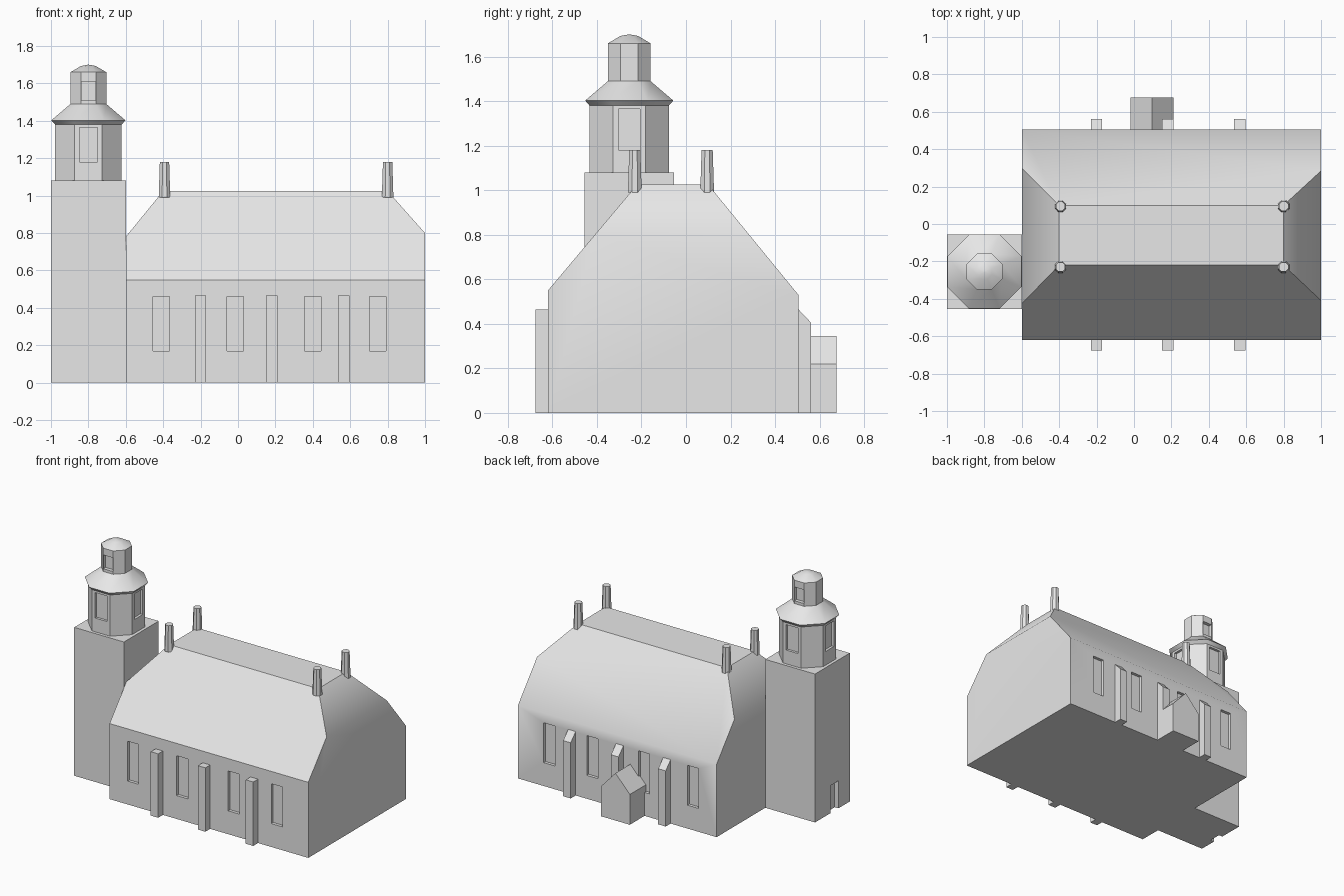
import bpy, bmesh, math
from mathutils import Matrix

if "Cube" in bpy.data.objects:
    bpy.data.objects.remove(bpy.data.objects["Cube"])

stone = bpy.data.materials.new("grey stone")
stone.diffuse_color = (0.8, 0.8, 0.8, 1)
stone.use_nodes = True
stone.node_tree.nodes["Principled BSDF"].inputs["Base Color"].default_value = stone.diffuse_color


def finish(name, bm, angle=40):
    """Turn a bmesh into a named, shaded object."""
    bmesh.ops.recalc_face_normals(bm, faces=bm.faces)
    me = bpy.data.meshes.new(name)
    bm.to_mesh(me)
    bm.free()
    me.materials.append(stone)
    ob = bpy.data.objects.new(name, me)
    bpy.context.collection.objects.link(ob)
    smooth(ob, angle)
    return ob


def smooth(ob, angle):
    bpy.ops.object.select_all(action='DESELECT')
    ob.select_set(True)
    bpy.context.view_layer.objects.active = ob
    bpy.ops.object.shade_smooth_by_angle(angle=math.radians(angle))


def add_box(bm, x0, x1, y0, y1, z0, z1):
    m = Matrix.Translation(((x0 + x1) / 2, (y0 + y1) / 2, (z0 + z1) / 2))
    m = m @ Matrix.Diagonal((x1 - x0, y1 - y0, z1 - z0, 1))
    bmesh.ops.create_cube(bm, size=1, matrix=m)


def prism(name, points, vec):
    """Extrude a closed 3D outline along a vector."""
    bm = bmesh.new()
    f = bm.faces.new([bm.verts.new(p) for p in points])
    r = bmesh.ops.extrude_face_region(bm, geom=[f])
    bmesh.ops.translate(bm, vec=vec, verts=[v for v in r["geom"] if isinstance(v, bmesh.types.BMVert)])
    return finish(name, bm)


def octagon_stack(name, cx, cy, rings):
    """Octagonal tower from (apothem, z) rings, flats facing the axes."""
    bm = bmesh.new()
    loops = []
    for a, z in rings:
        r = a / math.cos(math.pi / 8)
        loops.append([bm.verts.new((cx + r * math.cos((i + .5) * math.pi / 4),
                                    cy + r * math.sin((i + .5) * math.pi / 4), z)) for i in range(8)])
    for lo, hi in zip(loops, loops[1:]):
        for i in range(8):
            j = (i + 1) % 8
            bm.faces.new((lo[i], lo[j], hi[j], hi[i]))
    bm.faces.new(loops[0])
    bm.faces.new(loops[-1])
    return finish(name, bm)


def carve(ob, boxes, angle=40):
    """Cut recesses into an object."""
    bm = bmesh.new()
    for b in boxes:
        add_box(bm, *b)
    cutter = finish("recess_cutter", bm)
    cutter.hide_render = True
    mod = ob.modifiers.new("recesses", 'BOOLEAN')
    mod.operation, mod.solver, mod.object = 'DIFFERENCE', 'EXACT', cutter
    bpy.context.view_layer.objects.active = ob
    bpy.ops.object.modifier_apply(modifier=mod.name)
    bpy.data.objects.remove(cutter)
    smooth(ob, angle)


# Hall: extruded gable profile, with both ends clipped by hip planes
profile = [(-.62, 0), (.505, 0), (.505, .53), (.1, 1.025), (-.22, 1.025), (-.62, .55)]
hall = prism("hall", [(-.6, y, z) for y, z in profile], (1.6, 0, 0))
bm = bmesh.new()
bm.from_mesh(hall.data)
for co, no in (((-.4, 0, 1.025), (-.245, 0, .2)), ((.8, 0, 1.025), (.225, 0, .2))):
    r = bmesh.ops.bisect_plane(bm, geom=bm.verts[:] + bm.edges[:] + bm.faces[:],
                               plane_co=co, plane_no=no, clear_outer=True)
    bmesh.ops.contextual_create(bm, geom=[e for e in r["geom_cut"] if isinstance(e, bmesh.types.BMEdge)])
bmesh.ops.recalc_face_normals(bm, faces=bm.faces)
bm.to_mesh(hall.data)
bm.free()

# Tall window recesses on both long walls
windows = []
for x in (-.41, -.015, .4, .747):
    windows.append((x - .045, x + .045, -.7, -.598, .17, .46))
    windows.append((x - .045, x + .045, .483, .6, .17, .46))
carve(hall, windows, 46)

# Buttresses: flat-topped in front, sloped at the back
for x in (-.23, .15, .535):
    bm = bmesh.new()
    add_box(bm, x, x + .06, -.675, -.61, 0, .465)
    finish("front_buttress", bm)
    prism("back_buttress", [(x, .49, 0), (x, .562, 0), (x, .562, .405), (x, .505, .465), (x, .49, .465)],
          (.06, 0, 0))

# Gabled porch
prism("porch", [(-.02, .49, 0), (.21, .49, 0), (.21, .49, .22), (.095, .49, .345), (-.02, .49, .22)],
      (0, .185, 0))

# Corner pinnacles on the roof
for x in (-.393, .8):
    for y in (-.23, .095):
        octagon_stack("roof_pinnacle", x, y, [(.031, .99), (.025, 1.18)])

# Square tower with a low doorway
cx, cy = -.8, -.255
bm = bmesh.new()
add_box(bm, -1, -.6, -.455, -.055, 0, 1.08)
tower = finish("tower", bm)
carve(tower, [(-1.1, -.97, -.325, -.235, -.1, .2)])

# Octagonal belfry with windows on the four axis faces
belfry = octagon_stack("belfry", cx, cy, [(.178, 1.08), (.178, 1.38)])
cuts = []
for s in (-1, 1):
    a, b = sorted((s * .16, s * .3))
    cuts.append((cx - .048, cx + .048, cy + a, cy + b, 1.18, 1.365))
    cuts.append((cx + a, cx + b, cy - .048, cy + .048, 1.18, 1.365))
carve(belfry, cuts)

# Flared belfry roof, lantern and cap
octagon_stack("belfry_roof", cx, cy, [(.178, 1.38), (.198, 1.403), (.096, 1.49)])
lantern = octagon_stack("lantern", cx, cy, [(.096, 1.49), (.096, 1.66)])
carve(lantern, [(cx - .038, cx + .038, cy + a, cy + b, 1.51, 1.61) for a, b in ((-.2, -.07), (.07, .2))])
octagon_stack("lantern_cap", cx, cy, [(.096, 1.66), (.04, 1.693), (.004, 1.7)])
